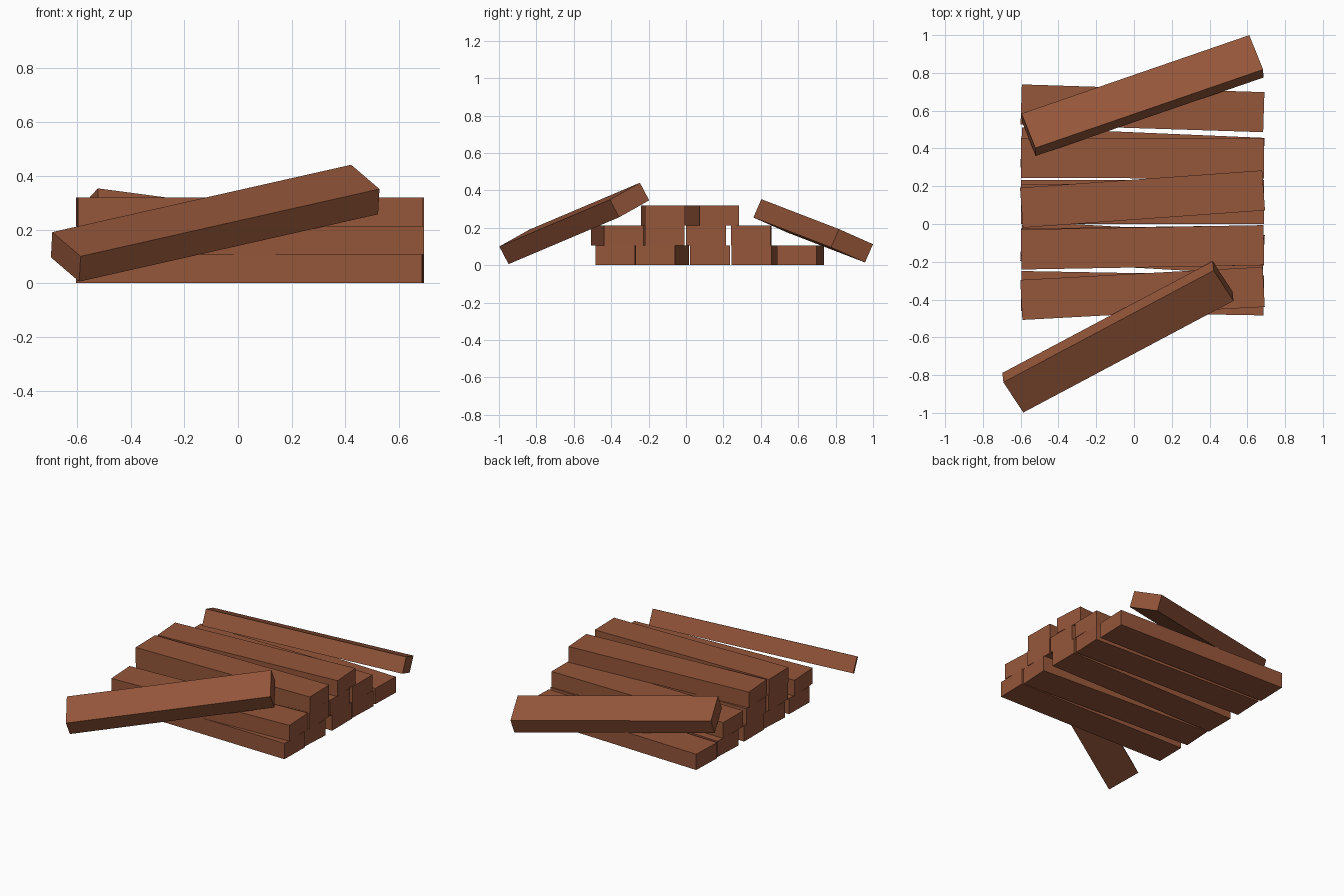
import bpy
import math
from mathutils import Vector, Matrix

if "Cube" in bpy.data.objects:
    bpy.data.objects.remove(bpy.data.objects["Cube"])

LENGTH, WIDTH, THICK = 1.285, 0.212, 0.1065

wood = bpy.data.materials.new("reddish_brown_wood")
wood.diffuse_color = (0.30, 0.093, 0.042, 1)
wood.use_nodes = True
wood.node_tree.nodes["Principled BSDF"].inputs["Base Color"].default_value = wood.diffuse_color


def plank(name, center, along, across):
    """One board, oriented by its length and width directions."""
    x = Vector(along).normalized()
    y = Vector(across)
    y = (y - x * y.dot(x)).normalized()
    z = x.cross(y)
    bpy.ops.mesh.primitive_cube_add(size=1)
    ob = bpy.context.object
    ob.name = name
    ob.data.materials.append(wood)
    rot = Matrix((x, y, z)).transposed().to_4x4()
    ob.matrix_world = (Matrix.Translation(center) @ rot
                       @ Matrix.Diagonal((LENGTH, WIDTH, THICK, 1)))


# Stacked boards: centre y at the left end and at the right end, per layer
layers = {
    "bottom": [(-0.355, -0.378), (-0.091, -0.164), (0.127, 0.128),
               (0.405, 0.35), (0.633, 0.592)],
    "middle": [(-0.402, -0.333), (-0.13, -0.113), (0.105, 0.107), (0.35, 0.346)],
    "top": [(-0.135, -0.112), (0.086, 0.178)],
}
for level, (layer, boards) in enumerate(layers.items()):
    for i, (left, right) in enumerate(boards):
        plank(f"{layer}_board_{i + 1}",
              (0.045, (left + right) / 2, (level + 0.5) * THICK),
              (LENGTH, right - left, 0), (left - right, LENGTH, 0))

# Two loose boards leaning on the stack
plank("leaning_board_front", (-0.085, -0.5975, 0.2235),
      (1.11, 0.59, 0.25), (-0.105, 0.16, 0.09))
plank("leaning_board_back", (0.045, 0.68, 0.184),
      (1.205, 0.415, -0.16), (-0.078, 0.18, -0.08))
